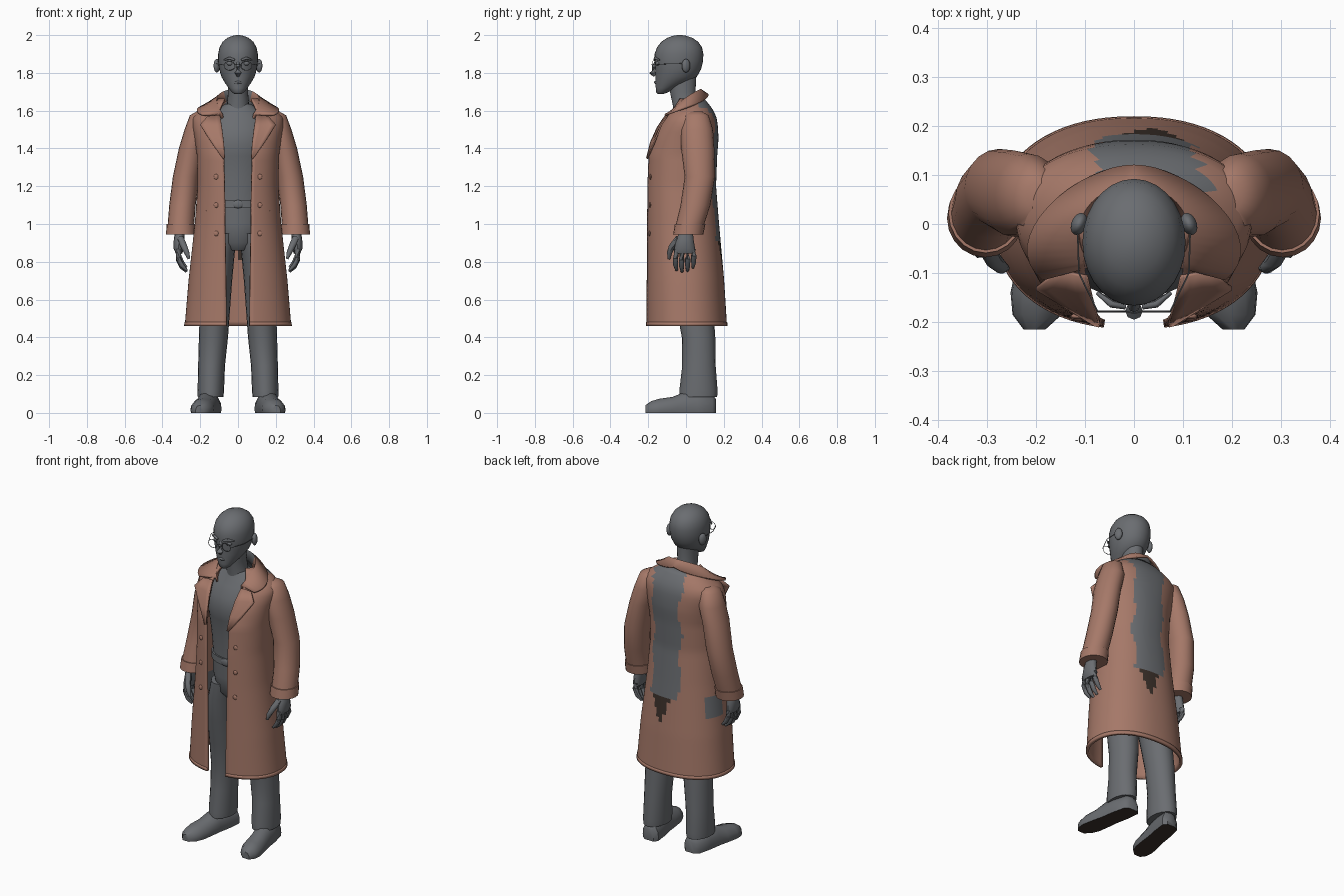
import bpy, bmesh, math
from mathutils import Vector, Matrix

if "Cube" in bpy.data.objects:
    bpy.data.objects.remove(bpy.data.objects["Cube"])


def material(name, col):
    m = bpy.data.materials.new(name)
    m.diffuse_color = (*col, 1)
    m.use_nodes = True
    m.node_tree.nodes["Principled BSDF"].inputs["Base Color"].default_value = m.diffuse_color
    return m


COAT = material("coat brown", (0.38, 0.19, 0.14))
GREY = material("plain grey", (0.145, 0.153, 0.165))
DARK = material("dark brown", (0.045, 0.031, 0.024))


def finish(name, bm, mats, rule=None, thick=0, angle=45):
    bmesh.ops.recalc_face_normals(bm, faces=bm.faces)
    if rule:
        for f in bm.faces:
            f.material_index = rule(f.calc_center_median(), f.normal)
    me = bpy.data.meshes.new(name)
    bm.to_mesh(me)
    bm.free()
    for m in mats:
        me.materials.append(m)
    me.shade_smooth()
    me.set_sharp_from_angle(angle=math.radians(angle))
    ob = bpy.data.objects.new(name, me)
    bpy.context.collection.objects.link(ob)
    if thick:
        mod = ob.modifiers.new("thickness", 'SOLIDIFY')
        mod.thickness, mod.offset = thick, 0
    return ob


def loft(name, rings, mats, closed=True, caps=True, **kw):
    bm = bmesh.new()
    rows = [[bm.verts.new(p) for p in r] for r in rings]
    n = len(rows[0])
    for a, b in zip(rows, rows[1:]):
        for i in range(n if closed else n - 1):
            j = (i + 1) % n
            bm.faces.new((a[i], a[j], b[j], b[i]))
    if closed and caps:
        bm.faces.new(rows[0])
        bm.faces.new(rows[-1])
    return finish(name, bm, mats, **kw)


def ring(z, a, yf, yb, cx=0, n=24):
    yc, b = (yf + yb) / 2, (yb - yf) / 2
    return [(cx + a * math.sin(t), yc + b * math.cos(t), z)
            for t in (2 * math.pi * i / n for i in range(n))]


def tube(name, pts, radii, mat, n=8):
    pts = [Vector(p) for p in pts]
    rings = []
    for i, p in enumerate(pts):
        d = pts[min(i + 1, len(pts) - 1)] - pts[max(i - 1, 0)]
        q = d.to_track_quat('Z', 'Y')
        rings.append([p + q @ Vector((radii[i] * math.cos(t), radii[i] * math.sin(t), 0))
                      for t in (2 * math.pi * k / n for k in range(n))])
    return loft(name, rings, [mat])


def ball(name, loc, size, mat, rot=0):
    bm = bmesh.new()
    bmesh.ops.create_uvsphere(bm, u_segments=14, v_segments=9, radius=1)
    bm.transform(Matrix.Translation(loc) @ Matrix.Rotation(rot, 4, 'Z') @ Matrix.Diagonal((*size, 1)))
    return finish(name, bm, [mat])


# Coat sections: height, half width, front y, back y, half opening
P = 0.9
SECTIONS = [(0.46, .275, -.205, .21, .06), (0.7, .255, -.205, .195, .063),
            (1.0, .222, -.205, .168, .068), (1.2, .207, -.205, .152, .07),
            (1.36, .21, -.2, .158, .075), (1.45, .222, -.175, .165, .085),
            (1.52, .235, -.14, .162, .095), (1.56, .232, -.115, .155, .1),
            (1.59, .205, -.09, .143, .1), (1.62, .16, -.065, .125, .09),
            (1.66, .1, -.045, .09, .07)]


def section(z):
    z = min(max(z, SECTIONS[0][0]), SECTIONS[-1][0])
    for lo, hi in zip(SECTIONS, SECTIONS[1:]):
        if z <= hi[0]:
            k = (z - lo[0]) / (hi[0] - lo[0])
            return [l + k * (h - l) for l, h in zip(lo, hi)]


def coat_front(x, z):
    _, a, yf, yb, _ = section(z)
    c = max(0, 1 - (abs(x) / a) ** (2 / P)) ** (P / 2)
    return (yf + yb) / 2 - (yb - yf) / 2 * c


def coat_row(z, n=72):
    z, a, yf, yb, o = section(z)
    span = math.pi - math.asin((o / a) ** (1 / P))
    row = []
    for i in range(n + 1):
        t = span * (2 * i / n - 1)
        s, c = math.sin(t), math.cos(t)
        row.append((a * math.copysign(abs(s) ** P, s),
                    (yf + yb) / 2 + (yb - yf) / 2 * math.copysign(abs(c) ** P, c), z))
    return row


def coat_colour(c, n):
    # grey back panel with a dark tip, and a small grey side patch
    wob = 0.012 * math.sin(c.z * 23)
    if c.y > 0.02 and -0.07 + wob < c.x < 0.115 + wob + max(0, c.z - 1.5) * .3:
        if c.z > 0.9:
            return 1
        if c.z > 0.77 and abs(c.x - 0.04) < 0.05 * (c.z - 0.74) / 0.14:
            return 2
    if c.x < -0.19 and 0 < c.y < 0.1 and 0.82 < c.z < 0.93:
        return 1
    return 0


loft("coat_body", [coat_row(0.46 + 1.2 * i / 48) for i in range(49)], [COAT, GREY, DARK],
     closed=False, rule=coat_colour, thick=0.014)
loft("coat_hem", [[(x * 1.012, y * 1.012, z) for x, y, z in coat_row(h)] for h in (.456, .48)],
     [COAT], closed=False, thick=0.014)

# Folded collar: stand, ridge and fall
collar = []
for i in range(33):
    f = 2.3 * (i / 16 - 1)
    t = abs(f) / 2.3
    s, c = math.sin(f), math.cos(f)
    zr = 1.71 - .13 * t * t
    collar.append([(.1 * s, -.02 + .09 * c, zr - .05), (.115 * s, -.02 + .1 * c, zr),
                   ((.125 + .125 * t) * s, -.02 + .137 * c, 1.682 - .105 * t)])
loft("collar", collar, [COAT, GREY], closed=False, thick=0.012, angle=30,
     rule=lambda c, n: int(c.y > 0 and abs(c.x) < .07 and math.hypot(c.x, c.y + .02) < .103))


def plate(name, inner, outer, s, lift, cap=1, thick=0.008):
    rows = []
    for (xa, za), (xb, zb) in zip(inner, outer):
        row = []
        for k in range(5):
            x, z = xa + (xb - xa) * k / 4, za + (zb - za) * k / 4
            row.append((s * x, coat_front(min(x, cap), z) - lift, z))
        rows.append(row)
    loft(name, rows, [COAT], closed=False, thick=thick)


def sleeve_ring(z, cx, rx, cy, ry, s, grow=0):
    return ring(z, rx + grow, cy - ry - grow, cy + ry + grow, s * cx, 20)


SLEEVE = [(1.595, .195, .025, .055, .03), (1.575, .205, .05, .055, .065),
          (1.5, .215, .068, .058, .085), (1.4, .245, .068, .062, .088),
          (1.25, .275, .07, .073, .08), (1.1, .294, .07, .05, .079),
          (1.0, .302, .07, .022, .075), (.945, .303, .072, .012, .074)]

for s, side in ((1, "left"), (-1, "right")):
    # lapels, pockets and buttons
    plate(side + "_lapel", [(.07, 1.35), (.075, 1.43), (.085, 1.51), (.095, 1.575)],
          [(.08, 1.345), (.14, 1.43), (.2, 1.525), (.16, 1.57)], s, .014, cap=.13)
    plate(side + "_pocket", [(.165, 1.07), (.195, .96)], [(.185, 1.075), (.213, .965)], s, .004)
    for z in (.95, 1.1, 1.25):
        ball(side + "_button", (s * .115, coat_front(.115, z) - .008, z), (.014, .006, .014), COAT)
    # sleeve and cuff
    loft(side + "_sleeve", [sleeve_ring(*r, s) for r in SLEEVE], [COAT])
    loft(side + "_cuff", [sleeve_ring(*r, s, .006) for r in SLEEVE[-2:]], [COAT])
    # hand: palm, fingers, thumb
    loft(side + "_palm", [ring(z, a, f, b, s * x, 12) for z, x, a, f, b in
                          ((.97, .305, .025, -.03, .035), (.92, .312, .028, -.05, .04),
                           (.87, .315, .026, -.062, .048), (.845, .312, .018, -.06, .045))], [GREY])
    for k in range(4):
        y = -.05 + .029 * k
        d = (.0, -.008, -.004, .014)[k]
        tube(side + "_finger", [(s * .314, y, .865), (s * .315, y * 1.1, .82 + d),
                                (s * .298, y * 1.1, .782 + d), (s * .272, y, .755 + d)],
             [.016, .0145, .013, .007], GREY)
    tube(side + "_thumb", [(s * .305, -.04, .925), (s * .285, -.075, .88),
                           (s * .27, -.088, .845), (s * .26, -.09, .815)],
         [.018, .017, .014, .007], GREY)
    # trouser leg
    loft(side + "_trouser_leg", [ring(z, a, f, b, s * x, 20) for z, x, a, f, b in
                                 ((.085, .145, .068, -.035, .165), (.12, .144, .07, -.035, .167),
                                  (.25, .14, .071, -.02, .157), (.4, .13, .077, -.022, .155),
                                  (.55, .122, .08, -.05, .145), (.7, .114, .083, -.08, .135),
                                  (.85, .095, .078, -.105, .13), (.95, .075, .075, -.11, .125))], [GREY])
    # shoe with dark underside: distance from heel, half width, height
    shoe = []
    for d, w, h in ((0, .03, .07), (.02, .053, .1), (.1, .058, .115), (.17, .056, .11),
                    (.23, .06, .085), (.3, .062, .075), (.345, .05, .062), (.375, .022, .04)):
        cx, y = .137 + .175 * d, .16 - d
        prof = [(-.95, 0), (-1, .2), (-.95, .5), (-.6, .88), (0, 1),
                (.6, .88), (.95, .5), (1, .2), (.95, 0)]
        shoe.append([(s * (cx + w * u), y, h * v) for u, v in prof])
    loft(side + "_shoe", shoe, [GREY, DARK], rule=lambda c, n: int(n.z < -.6 and c.z < .02))
    # ear, eye and spectacles
    ball(side + "_ear", (s * .112, .0, 1.838), (.016, .024, .036), GREY, s * .4)
    ball(side + "_eye", (s * .042, -.148, 1.85), (.019, .014, .012), GREY)
    tube(side + "_brow", [(s * .018, -.168, 1.868), (s * .045, -.163, 1.878), (s * .075, -.14, 1.868)],
         [.006, .008, .004], GREY)
    tube(side + "_lens_rim", [(s * (.045 + .029 * math.cos(t)), -.178, 1.838 + .024 * math.sin(t))
                              for t in (math.pi * k / 9 for k in range(19))], [.0018] * 19, GREY, 5)
    tube(side + "_spectacle_arm", [(s * .074, -.178, 1.842), (s * .112, -.1, 1.848), (s * .115, 0, 1.85)],
         [.0018] * 3, GREY, 5)

# Shirt torso and hips
loft("torso", [ring(*r, n=32) for r in
               ((.86, .07, -.07, .08), (.9, .12, -.105, .12), (1.0, .15, -.115, .13),
                (1.12, .148, -.115, .12), (1.25, .155, -.125, .12), (1.36, .17, -.135, .125),
                (1.42, .18, -.15, .13), (1.5, .18, -.13, .13), (1.56, .16, -.1, .12),
                (1.6, .12, -.075, .1), (1.635, .07, -.06, .06))], [GREY])
loft("belt", [ring(z, .157, -.124, .13, n=32) for z in (1.085, 1.125)], [GREY])
ball("belt_buckle", (0, -.124, 1.105), (.028, .007, .022), GREY)

# Neck and head
loft("neck", [ring(*r) for r in ((1.58, .075, -.07, .07), (1.63, .058, -.07, .06),
                                 (1.7, .053, -.085, .05), (1.79, .055, -.09, .055))], [GREY])
loft("head", [ring(*r, n=28) for r in
              ((1.688, .018, -.148, -.12), (1.697, .032, -.158, -.095), (1.72, .05, -.16, -.05),
               (1.75, .071, -.162, .015), (1.78, .088, -.162, .058), (1.82, .1, -.163, .08),
               (1.86, .105, -.167, .09), (1.9, .105, -.166, .092), (1.935, .098, -.154, .085),
               (1.965, .081, -.13, .064), (1.985, .057, -.1, .035), (1.996, .03, -.07, .003),
               (2.0, .008, -.045, -.025))], [GREY], angle=60)
tube("nose", [(0, -.155, 1.865), (0, -.168, 1.83), (0, -.177, 1.8), (0, -.165, 1.784)],
     [.008, .012, .018, .008], GREY)
tube("mouth", [(-.028, -.15, 1.748), (0, -.162, 1.75), (.028, -.15, 1.748)], [.004, .008, .004], GREY)
tube("spectacle_bridge", [(-.016, -.178, 1.842), (0, -.182, 1.846), (.016, -.178, 1.842)],
     [.0018] * 3, GREY, 5)
